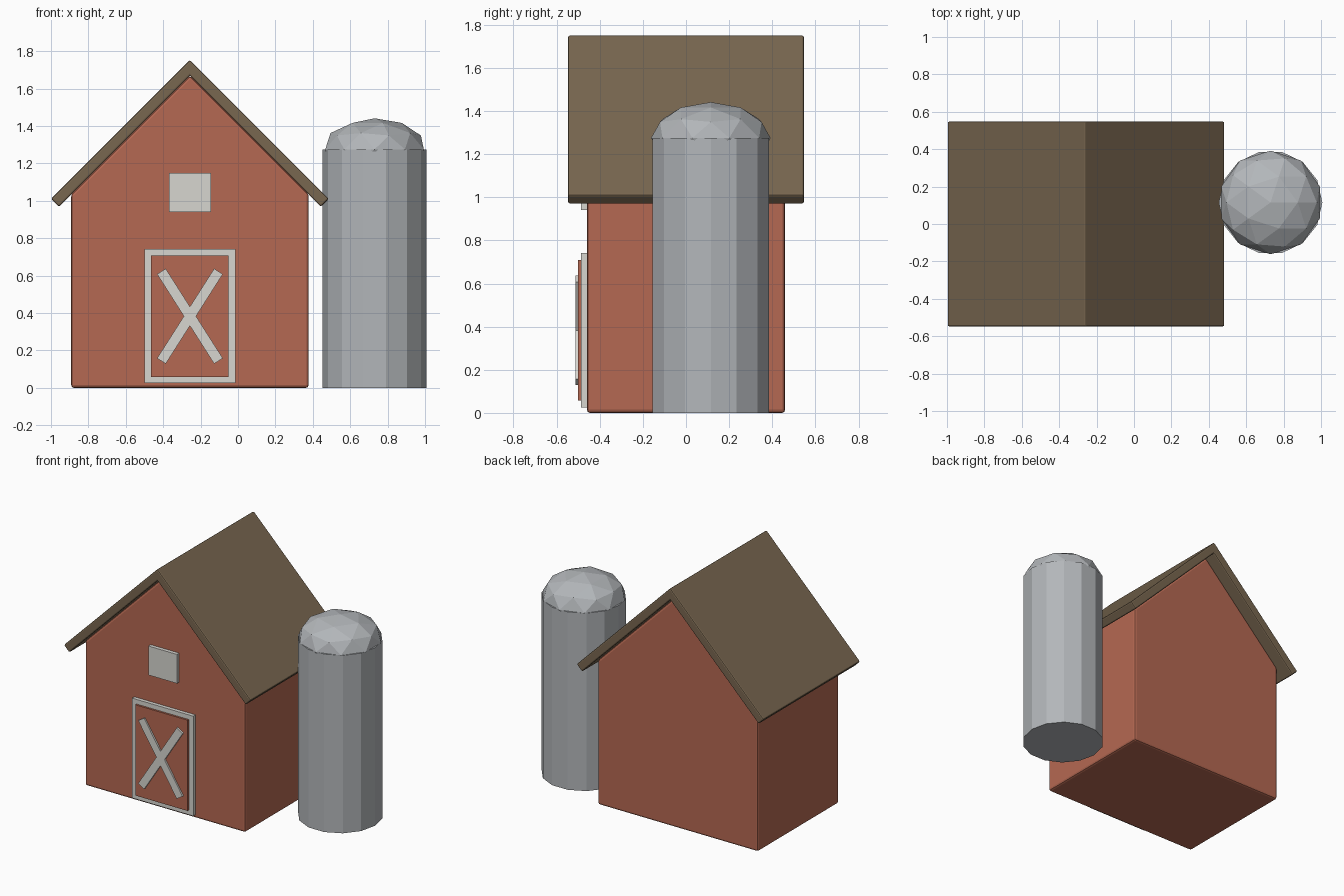
import bpy, bmesh
from math import radians, sin, cos, atan2
from mathutils import Matrix

if "Cube" in bpy.data.objects:
    bpy.data.objects.remove(bpy.data.objects["Cube"])

CX = -0.257          # barn centre line
PEAK = 1.753         # outer ridge height


def material(name, rgb):
    m = bpy.data.materials.new(name)
    m.diffuse_color = (*rgb, 1)
    m.use_nodes = True
    m.node_tree.nodes["Principled BSDF"].inputs["Base Color"].default_value = m.diffuse_color
    return m


RED = material("red_boards", (0.46, 0.14, 0.085))
BROWN = material("brown_roof", (0.19, 0.135, 0.08))
WHITE = material("white_trim", (0.68, 0.67, 0.63))
STEEL = material("steel", (0.45, 0.47, 0.49))


def finish(name, bm, mat, bevel=0.0):
    bmesh.ops.recalc_face_normals(bm, faces=bm.faces)
    mesh = bpy.data.meshes.new(name)
    bm.to_mesh(mesh)
    bm.free()
    mesh.materials.append(mat)
    ob = bpy.data.objects.new(name, mesh)
    bpy.context.collection.objects.link(ob)
    if bevel:
        mod = ob.modifiers.new("bevel", "BEVEL")
        mod.width, mod.segments = bevel, 2
    return ob


def box(name, center, size, mat, tilt=0.0, bevel=0.0):
    """Box tilted about the y axis; positive tilt raises the +x end."""
    bm = bmesh.new()
    m = (Matrix.Translation(center) @ Matrix.Rotation(-tilt, 4, 'Y')
         @ Matrix.Diagonal((*size, 1)))
    bmesh.ops.create_cube(bm, size=1, matrix=m)
    return finish(name, bm, mat, bevel)


# Barn walls: gable profile extruded front to back
bm = bmesh.new()
profile = [(-0.635, 0), (0.635, 0), (0.635, 1.035), (0, 1.67), (-0.635, 1.035)]
face = bm.faces.new([bm.verts.new((CX + x, -0.46, z)) for x, z in profile])
ext = bmesh.ops.extrude_face_region(bm, geom=[face])
bmesh.ops.translate(bm, vec=(0, 0.92, 0),
                    verts=[v for v in ext["geom"] if isinstance(v, bmesh.types.BMVert)])
finish("barn_walls", bm, RED, 0.015)

# Roof slabs, overlapping at the ridge
LENGTH, THICK, A = 1.05, 0.06, radians(45)
for side, label in ((-1, "left"), (1, "right")):
    x = CX + side * (LENGTH / 2 * cos(A) - 0.0) - side * THICK / 2 * sin(A)
    z = PEAK - LENGTH / 2 * sin(A) - THICK / 2 * cos(A)
    box(f"roof_{label}", (x, 0, z), (LENGTH, 1.096, THICK), BROWN, -side * A, 0.009)

# Loft hatch and barn door
box("loft_hatch", (CX, -0.468, 1.045), (0.226, 0.036, 0.208), WHITE)
box("door_frame", (CX, -0.468, 0.383), (0.485, 0.036, 0.716), WHITE)
box("door_panel", (CX, -0.475, 0.383), (0.415, 0.05, 0.65), RED)
brace = atan2(0.479, 0.305)
for side, label in ((-1, "left"), (1, "right")):
    box(f"door_brace_{label}", (CX, -0.501, 0.383), (0.568, 0.022, 0.055), WHITE, side * brace)

# Silo: 14-sided drum with flattened faceted dome
SX, SY, R, H = 0.73, 0.115, 0.277, 1.275
bm = bmesh.new()
bmesh.ops.create_cone(bm, cap_ends=True, segments=14, radius1=R, radius2=R, depth=H,
                      matrix=Matrix.Translation((SX, SY, H / 2))
                      @ Matrix.Rotation(radians(90), 4, 'Z'))
drum = finish("silo_drum", bm, STEEL)
bm = bmesh.new()
bmesh.ops.create_icosphere(bm, subdivisions=2, radius=R,
                           matrix=Matrix.Translation((SX, SY, H))
                           @ Matrix.Diagonal((1, 1, 0.6, 1)))
finish("silo_dome", bm, STEEL)
